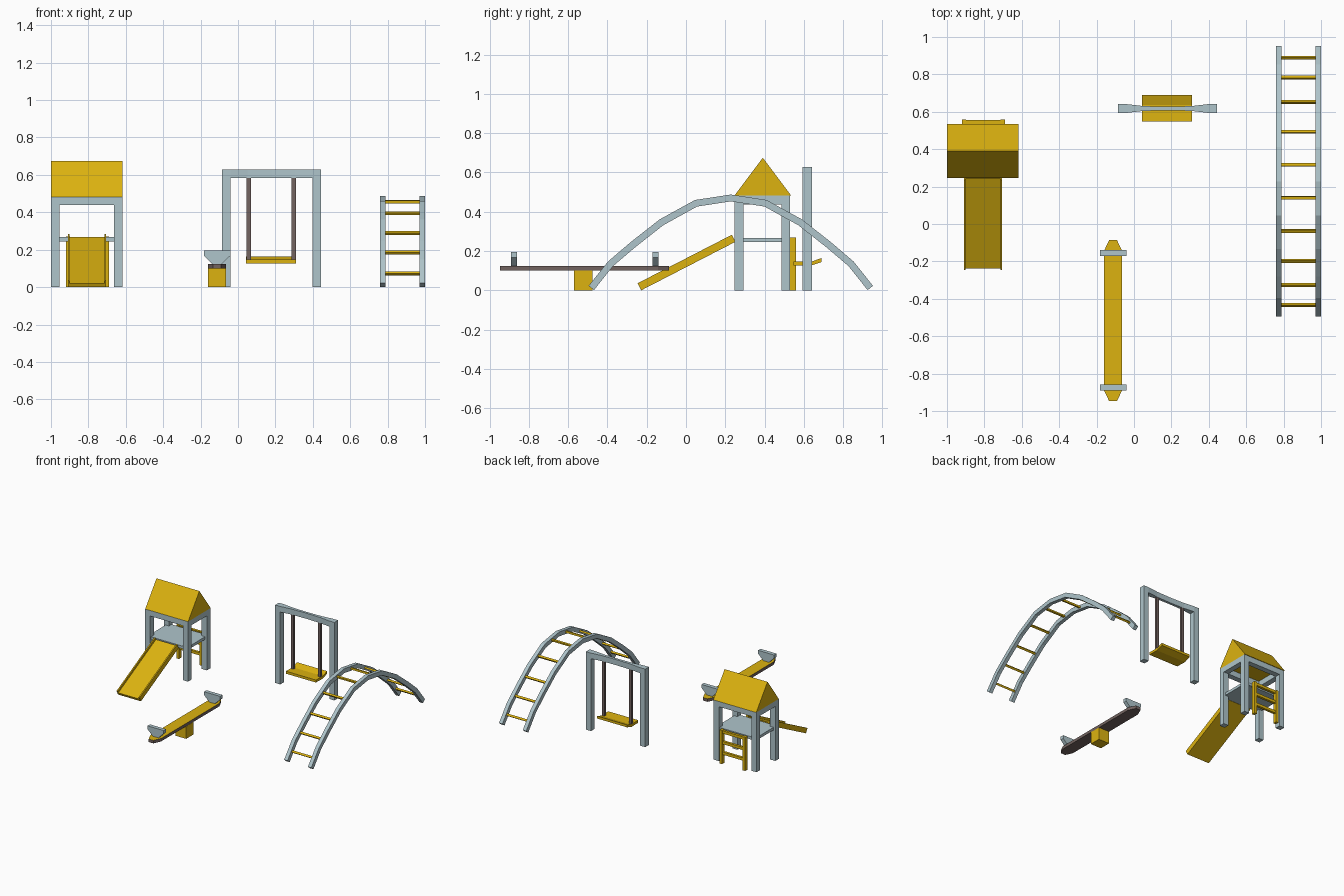
import bpy, bmesh
from mathutils import Vector

if "Cube" in bpy.data.objects:
    bpy.data.objects.remove(bpy.data.objects["Cube"])


def material(name, rgb):
    m = bpy.data.materials.new(name)
    m.diffuse_color = (*rgb, 1)
    m.use_nodes = True
    m.node_tree.nodes["Principled BSDF"].inputs["Base Color"].default_value = m.diffuse_color
    return m


YELLOW = material("yellow", (0.72, 0.45, 0.005))
GREY = material("pale blue grey", (0.43, 0.56, 0.60))
BROWN = material("dark brown", (0.17, 0.125, 0.115))


def loft(name, rings, mat):
    """Skin a list of equal-length point rings and cap both ends."""
    bm = bmesh.new()
    vs = [[bm.verts.new(p) for p in ring] for ring in rings]
    n = len(vs[0])
    for a, b in zip(vs, vs[1:]):
        for i in range(n):
            j = (i + 1) % n
            bm.faces.new((a[i], a[j], b[j], b[i]))
    bm.faces.new(vs[0][::-1])
    bm.faces.new(vs[-1])
    bmesh.ops.recalc_face_normals(bm, faces=bm.faces)
    mesh = bpy.data.meshes.new(name)
    bm.to_mesh(mesh)
    bm.free()
    mesh.materials.append(mat)
    ob = bpy.data.objects.new(name, mesh)
    bpy.context.collection.objects.link(ob)
    return ob


def box(name, x, y, z, mat):
    return loft(name, [[(x[0], y[0], h), (x[1], y[0], h), (x[1], y[1], h), (x[0], y[1], h)] for h in z], mat)


# --- playhouse: posts, beams, deck, roof
for nx, x in (("left", (-1, -0.955)), ("right", (-0.663, -0.618))):
    for ny, y in (("front", (0.247, 0.292)), ("back", (0.485, 0.53))):
        box(f"house_post_{ny}_{nx}", x, y, (0, 0.483), GREY)
    box(f"house_side_beam_{nx}", x, (0.292, 0.485), (0.438, 0.483), GREY)
for ny, y in (("front", (0.247, 0.292)), ("back", (0.485, 0.53))):
    box(f"house_beam_{ny}", (-0.955, -0.663), y, (0.438, 0.483), GREY)
box("house_deck", (-0.985, -0.633), (0.257, 0.52), (0.245, 0.267), GREY)
loft("house_roof", [[(x, 0.247, 0.483), (x, 0.535, 0.483), (x, 0.391, 0.675)] for x in (-1, -0.618)], YELLOW)

# --- slide: U-shaped channel running down from the deck
u_shape = [(-0.91, 0), (-0.705, 0), (-0.705, 1), (-0.715, 1), (-0.715, 0.55),
           (-0.90, 0.55), (-0.90, 1), (-0.91, 1)]
loft("slide", [[(x, y - 0.018 * t, z + 0.036 * t) for x, t in u_shape]
               for y, z in ((-0.228, 0), (0.252, 0.247))], YELLOW)

# --- ladder at the back of the house
for n, x in (("left", -0.92), ("right", -0.713)):
    box(f"ladder_rail_{n}", (x, x + 0.023), (0.53, 0.56), (0, 0.27), YELLOW)
for i, z in enumerate((0.075, 0.16, 0.245)):
    box(f"ladder_rung_{i + 1}", (-0.90, -0.71), (0.535, 0.555), (z, z + 0.022), YELLOW)

# --- swing frame: two posts and a beam that narrows in the middle
for n, x in (("left", -0.085), ("right", 0.398)):
    box(f"swing_post_{n}", (x, x + 0.045), (0.594, 0.641), (0, 0.583), GREY)
sections = [(-0.085, 0.0235), (-0.04, 0.0235), (0.05, 0.013), (0.18, 0.0095),
            (0.308, 0.013), (0.398, 0.0235), (0.443, 0.0235)]
loft("swing_beam", [[(x, 0.6175 - w, 0.583), (x, 0.6175 + w, 0.583), (x, 0.6175 + w, 0.628),
                     (x, 0.6175 - w, 0.628)] for x, w in sections], GREY)

# --- swing seat and hangers
for n, x in (("left", 0.045), ("right", 0.286)):
    box(f"swing_hanger_{n}", (x, x + 0.024), (0.608, 0.628), (0.14, 0.583), BROWN)
loft("swing_seat", [[(0.043, y, z), (0.311, y, z), (0.311, y, z + 0.02), (0.043, y, z + 0.02)]
                    for y, z in ((0.547, 0.127), (0.635, 0.125), (0.69, 0.144))], YELLOW)

# --- seesaw: plank with tapered ends, brown except for the top
cx = -0.112
plank = loft("seesaw_plank", [[(cx - w, y, 0.1), (cx + w, y, 0.1), (cx + w, y, 0.124), (cx - w, y, 0.124)]
                              for y, w in ((-0.947, 0.021), (-0.89, 0.048), (-0.143, 0.048), (-0.086, 0.021))],
             BROWN)
plank.data.materials.append(YELLOW)
for f in plank.data.polygons:
    f.material_index = 1 if f.normal.z > 0.5 else 0
box("seesaw_base", (-0.16, -0.063), (-0.57, -0.477), (0, 0.1), YELLOW)
for n, y in (("front", -0.89), ("back", -0.17)):
    loft(f"seesaw_handle_{n}", [[(cx - w, y, z), (cx + w, y, z), (cx + w, y + 0.031, z), (cx - w, y + 0.031, z)]
                                for z, w in ((0.124, 0.026), (0.168, 0.071), (0.195, 0.071))], GREY)

# --- arch climber: mirrored path, swept rails, a rung in each segment
half = [(0.71, 0.012), (0.612, 0.135), (0.497, 0.233), (0.353, 0.346), (0.177, 0.443)]
path = [Vector((0.228 - d, z)) for d, z in half] + [Vector((0.228, 0.47))]
path += [Vector((0.228 + d, z)) for d, z in reversed(half)]
offs = []
for i in range(len(path)):
    t = (path[min(i + 1, len(path) - 1)] - path[max(i - 1, 0)]).normalized()
    offs.append(Vector((-t.y, t.x)) * 0.0175)
for n, x in (("left", 0.758), ("right", 0.97)):
    rings = []
    for p, o in zip(path, offs):
        a, b = p - o, p + o
        rings.append([(x, max(a.x, -9), max(a.y, 0)), (x + 0.03, a.x, max(a.y, 0)),
                      (x + 0.03, b.x, max(b.y, 0)), (x, b.x, max(b.y, 0))])
    loft(f"climber_rail_{n}", rings, GREY)
for i, (p, q) in enumerate(zip(path, path[1:])):
    m, t = (p + q) / 2, (q - p).normalized()
    o = Vector((-t.y, t.x))
    corners = [m + t * a * 0.008 + o * b * 0.007 for a, b in ((-1, -1), (1, -1), (1, 1), (-1, 1))]
    loft(f"climber_rung_{i + 1}", [[(x, c.x, c.y) for c in corners] for x in (0.78, 0.978)], YELLOW)
